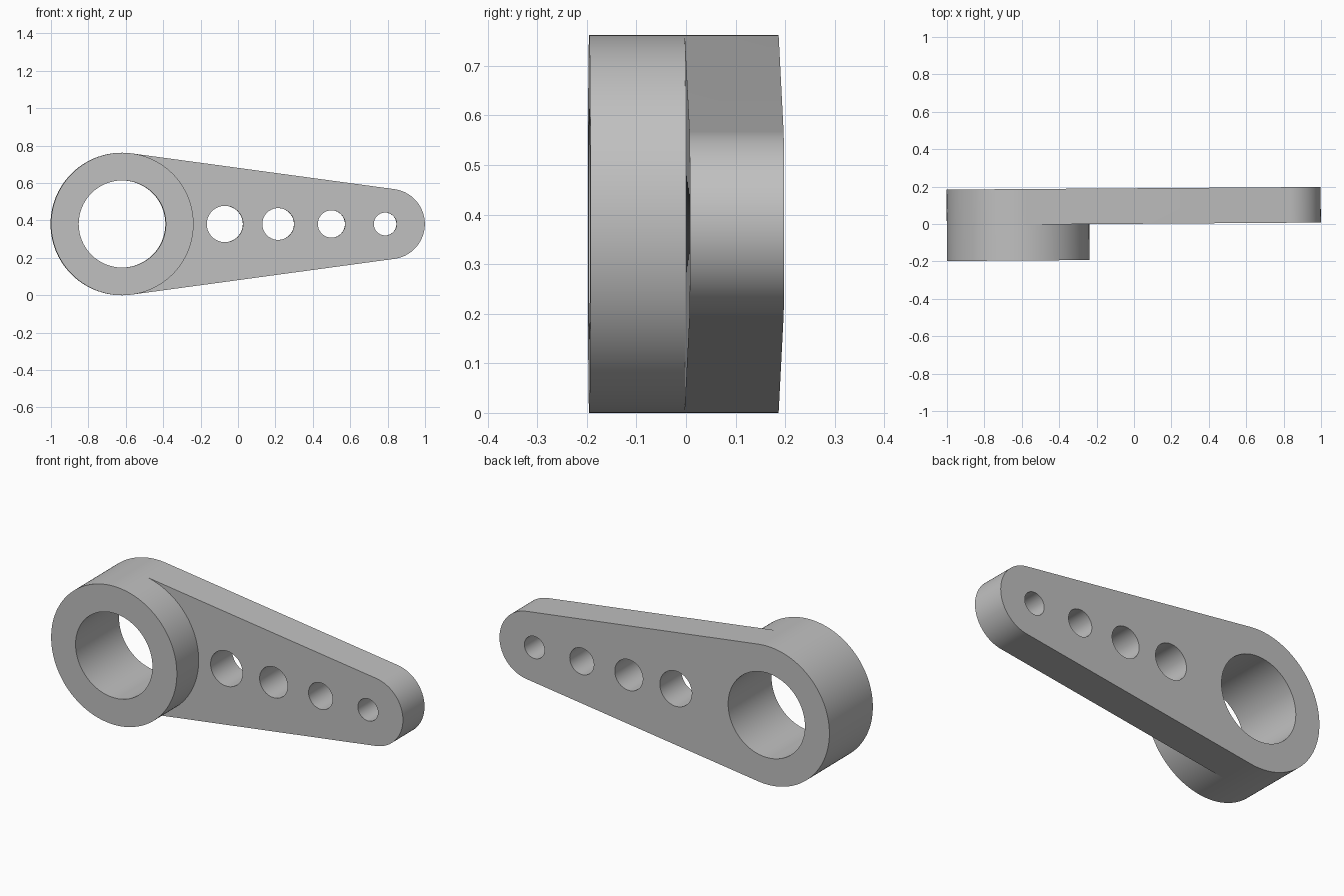
import bpy, bmesh
from math import acos, cos, sin, pi, radians
from mathutils import Matrix, Vector

if "Cube" in bpy.data.objects:
    bpy.data.objects.remove(bpy.data.objects["Cube"], do_unlink=True)

# Main dimensions
FRONT, MID, BACK = -0.191, 0.001, 0.191
CENTRE_Z = 0.381
HUB_X, HUB_R, BORE_R = -0.62, 0.381, 0.233
TIP_X, TIP_R = 0.811, 0.188
HOLES = [(-0.07, 0.097), (0.215, 0.085), (0.5, 0.073), (0.787, 0.061)]


def arc(cx, r, start, end, steps):
    angles = [start + (end - start) * i / steps for i in range(steps + 1)]
    return [(cx + r * cos(a), CENTRE_Z + r * sin(a)) for a in angles]


def circle(cx, r):
    return arc(cx, r, 0, 2 * pi, 64)[:-1]


def wall(bm, points, y0, y1, closed=False):
    ends = points[1:] + points[:1] if closed else points[1:]
    for (xa, za), (xb, zb) in zip(points, ends):
        corners = [(xa, y0, za), (xb, y0, zb), (xb, y1, zb), (xa, y1, za)]
        bm.faces.new([bm.verts.new(c) for c in corners])


def cap(bm, loops, y):
    edges = []
    for loop in loops:
        verts = [bm.verts.new((x, y, z)) for x, z in loop]
        edges += [bm.edges.new((v, verts[i - 1])) for i, v in enumerate(verts)]
    bmesh.ops.triangle_fill(bm, edges=edges, use_beauty=True,
                            normal=Vector((0, -1, 0)))


# Outline arcs meet where the straight sides touch the hub and the tip
tangent = acos((HUB_R - TIP_R) / (TIP_X - HUB_X))
outer = arc(HUB_X, HUB_R, tangent, 2 * pi - tangent, 80)
inner = arc(HUB_X, HUB_R, -tangent, tangent, 72)
tip = arc(TIP_X, TIP_R, -tangent, tangent, 56)
bore = circle(HUB_X, BORE_R)
holes = [circle(x, r) for x, r in HOLES]

bm = bmesh.new()
# Flat faces: hub front, arm front, common back
cap(bm, [outer + inner[1:-1], bore], FRONT)
cap(bm, [tip + inner[::-1]] + holes, MID)
cap(bm, [outer + tip, bore] + holes, BACK)
# Hub rim and arm sides
wall(bm, outer, FRONT, MID)
wall(bm, outer, MID, BACK)
wall(bm, inner, FRONT, MID)
wall(bm, [outer[-1]] + tip + [outer[0]], MID, BACK)
# Bore and lightening holes
wall(bm, bore, FRONT, BACK, closed=True)
for hole in holes:
    wall(bm, hole, MID, BACK, closed=True)

bmesh.ops.remove_doubles(bm, verts=bm.verts, dist=0.0001)
bmesh.ops.recalc_face_normals(bm, faces=bm.faces)
# The lever sits very slightly turned
bm.transform(Matrix.Rotation(radians(0.4), 4, "Z"))

mesh = bpy.data.meshes.new("lever_arm")
bm.to_mesh(mesh)
bm.free()
lever = bpy.data.objects.new("lever_arm", mesh)
bpy.context.collection.objects.link(lever)

# Plain grey metal
grey = bpy.data.materials.new("plain_grey")
grey.use_nodes = True
grey.diffuse_color = (0.53, 0.53, 0.53, 1)
grey.node_tree.nodes["Principled BSDF"].inputs["Base Color"].default_value = grey.diffuse_color
mesh.materials.append(grey)

bpy.ops.object.select_all(action="DESELECT")
lever.select_set(True)
bpy.context.view_layer.objects.active = lever
bpy.ops.object.shade_smooth_by_angle(angle=radians(30))
